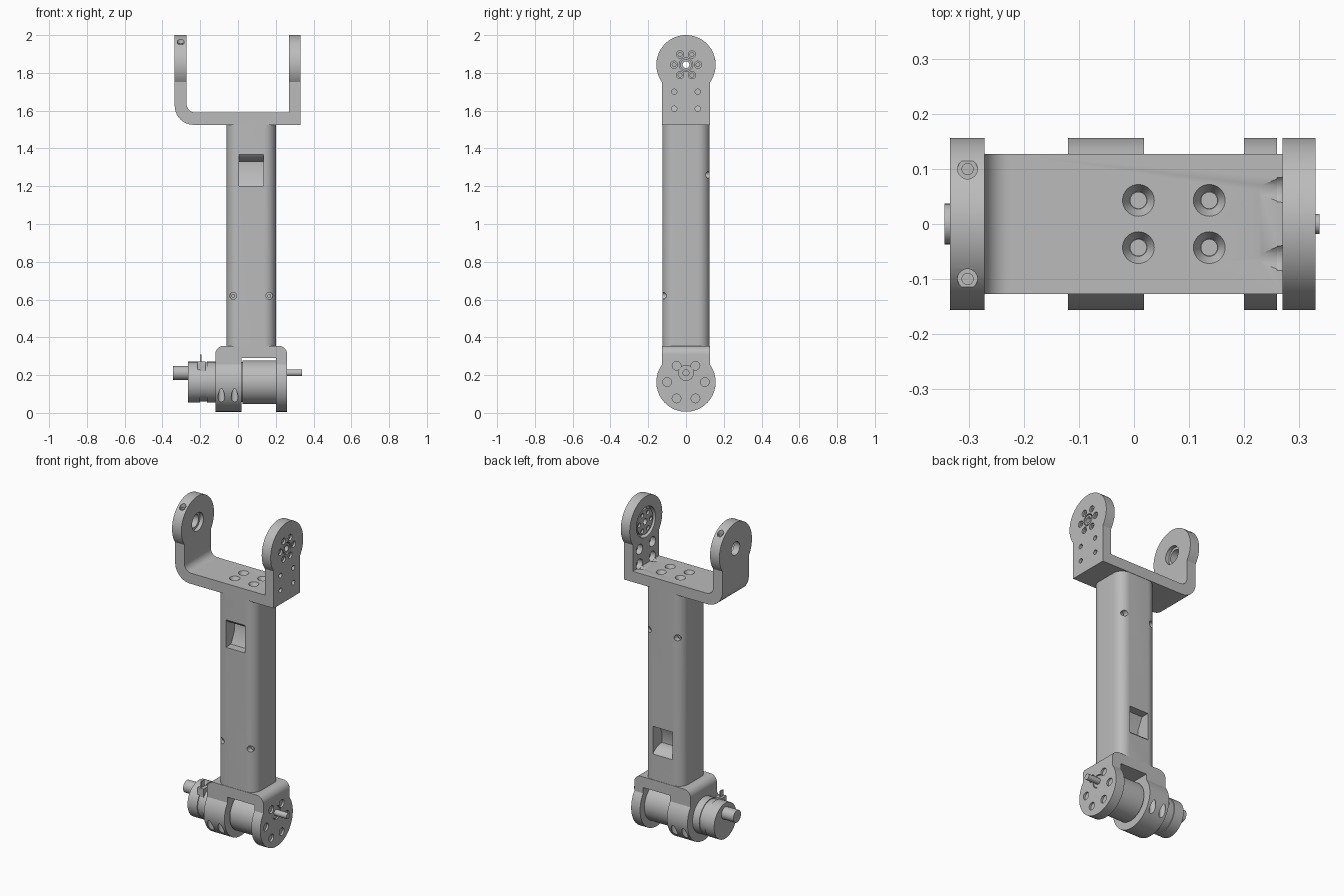
import bpy, bmesh
from math import sin, cos, pi, radians, acos, asin
from mathutils import Matrix, Vector

if "Cube" in bpy.data.objects:
    bpy.data.objects.remove(bpy.data.objects["Cube"])

grey = bpy.data.materials.new("plain grey")
grey.use_nodes = True
COL = (0.5, 0.5, 0.5, 1)
grey.diffuse_color = COL
grey.node_tree.nodes["Principled BSDF"].inputs["Base Color"].default_value = COL


def make(name, bm):
    bmesh.ops.recalc_face_normals(bm, faces=bm.faces)
    me = bpy.data.meshes.new(name)
    bm.to_mesh(me)
    bm.free()
    ob = bpy.data.objects.new(name, me)
    bpy.context.scene.collection.objects.link(ob)
    me.materials.append(grey)
    return ob


def prism(name, pts, axis, lo, hi):
    """Extrude a 2D outline along an axis."""
    place = {"x": lambda a, b, d: (d, a, b),
             "y": lambda a, b, d: (a, d, b),
             "z": lambda a, b, d: (a, b, d)}[axis]
    bm = bmesh.new()
    face = bm.faces.new([bm.verts.new(place(a, b, lo)) for a, b in pts])
    ext = bmesh.ops.extrude_face_region(bm, geom=[face])
    verts = [v for v in ext["geom"] if isinstance(v, bmesh.types.BMVert)]
    bmesh.ops.translate(bm, verts=verts, vec=Vector(place(0, 0, hi - lo)))
    return make(name, bm)


def rod(name, axis, lo, hi, a, b, r, r2=None, n=32):
    """Round bar or cone along an axis; a and b are the other two coordinates."""
    bm = bmesh.new()
    bmesh.ops.create_cone(bm, cap_ends=True, segments=n, radius1=r,
                          radius2=r if r2 is None else r2, depth=hi - lo)
    mid = (lo + hi) / 2
    rot = {"x": Matrix.Rotation(pi / 2, 4, "Y"),
           "y": Matrix.Rotation(-pi / 2, 4, "X"), "z": Matrix()}[axis]
    loc = {"x": (mid, a, b), "y": (a, mid, b), "z": (a, b, mid)}[axis]
    bm.transform(Matrix.Translation(loc) @ rot)
    return make(name, bm)


def box(name, x0, x1, y0, y1, z0, z1):
    return prism(name, [(x0, y0), (x1, y0), (x1, y1), (x0, y1)], "z", z0, z1)


def fillet(corners, n=10):
    """Round each (x, y, radius) corner of a right-angled outline."""
    out = []
    for i, (x, y, r) in enumerate(corners):
        p = Vector((x, y))
        if r == 0:
            out.append((x, y))
            continue
        u = (Vector(corners[i - 1][:2]) - p).normalized()
        v = (Vector(corners[(i + 1) % len(corners)][:2]) - p).normalized()
        for k in range(n + 1):
            t = pi / 2 * k / n
            out.append(tuple(p + u * r * (1 - sin(t)) + v * r * (1 - cos(t))))
    return out


def keyhole(zc, zend, r=0.157, w=0.127, n=48):
    """Round lug joined to a straight stem that ends at zend."""
    s = 1 if zc > zend else -1
    a0 = -acos(w / r)
    arc = [a0 + (pi - 2 * a0) * k / n for k in range(n + 1)]
    return [(r * cos(t), zc + s * r * sin(t)) for t in arc] + [(-w, zend), (w, zend)]


def carve(ob, cutters, op="DIFFERENCE"):
    for c in cutters:
        m = ob.modifiers.new("cut", "BOOLEAN")
        m.operation, m.solver, m.object = op, "EXACT", c
    bpy.context.view_layer.update()
    dg = bpy.context.evaluated_depsgraph_get()
    me = bpy.data.meshes.new_from_object(ob.evaluated_get(dg))
    ob.modifiers.clear()
    ob.data = me
    for c in cutters:
        bpy.data.objects.remove(c)


def hole(*args, **kw):
    return rod("cutter", *args, **kw)


ZU, ZL = 1.843, 0.163          # joint centres
YS = (-1, 1)

# Upper yoke: U profile trimmed by the lug outline
yoke = prism("upper_yoke", fillet([
    (-0.335, 2.1, 0), (-0.335, 1.525, 0.1), (0.33, 1.525, 0), (0.33, 2.1, 0),
    (0.27, 2.1, 0), (0.27, 1.59, 0), (-0.272, 1.59, 0.045), (-0.272, 2.1, 0)]), "y", -0.3, 0.3)
carve(yoke, [prism("cutter", keyhole(ZU, 1.525), "x", -0.5, 0.5)], "INTERSECT")
cuts = [hole("x", 0.26, 0.3, 0, ZU, 0.092), hole("x", 0.29, 0.4, 0, ZU, 0.036),
        hole("x", -0.4, -0.26, 0, ZU, 0.04), hole("x", -0.295, -0.26, 0, ZU, 0.055)]
for i in range(6):
    y, z = 0.063 * cos(i * pi / 3), ZU + 0.063 * sin(i * pi / 3)
    cuts += [hole("x", 0.318, 0.4, y, z, 0.019), hole("x", 0.28, 0.4, y, z, 0.01)]
for s in YS:
    for x in (0.008, 0.137):
        cuts += [hole("z", 1.565, 1.5901, x, s * 0.043, 0.016, 0.029),
                 hole("z", 1.55, 1.6, x, s * 0.043, 0.0145)]
    for z in (1.61, 1.70):
        cuts += [hole("x", 0.295, 0.4, s * 0.062, z, 0.014),
                 hole("x", 0.26, 0.303, s * 0.062, z, 0.03)]
    cuts += [hole("x", 0.16, 0.271, s * 0.062, 1.61, 0.003, 0.031),
             hole("z", 1.95, 2.1, -0.303, s * 0.1, 0.018)]
carve(yoke, cuts)
for s in YS:
    rod("clamp_screw", "z", 1.94, 1.955, -0.303, s * 0.1, 0.011)

# Output horn set into the yoke arm
horn = rod("output_horn", "x", 0.276, 0.301, 0, ZU, 0.076, n=48)
carve(horn, [hole("x", 0.2, 0.4, 0, ZU, 0.018)] +
      [hole("x", 0.2, 0.288, 0.055 * cos(i * pi / 3), ZU + 0.055 * sin(i * pi / 3), 0.013)
       for i in range(6)])
hub = rod("horn_hub", "x", 0.295, 0.328, 0, ZU, 0.03)
carve(hub, [hole("x", 0.2, 0.4, 0, ZU, 0.018)])

# Forearm tube with rounded corners
R = 0.062
tube = prism("arm_tube", fillet([(-0.06, -0.125, R), (0.2, -0.125, R),
                                 (0.2, 0.125, R), (-0.06, 0.125, R)]), "z", 0.35, 1.53)
cuts = []
for s in YS:
    # Cable window: curved lip at one end, round passage behind it
    lip = [(-0.04 - 0.1 * sin(t), 1.41 - 0.08 * cos(t))
           for t in [pi / 2 * k / 10 for k in range(11)]]
    side = lip + [(-0.14, 1.20), (-0.075, 1.20), (-0.04, 1.27)]
    if s > 0:
        side = [(-y, 1.88 - z) for y, z in side]
    cuts.append(prism("cutter", side, "x", 0.005, 0.135))
    zs = 0.62 if s < 0 else 1.26
    for x in (-0.025, 0.166):
        cuts.append(hole("y", min(s * 0.09, s * 0.2), max(s * 0.09, s * 0.2), x, zs, 0.018))
carve(tube, cuts)
for s, z in ((-1, 0.62), (1, 1.26)):
    for x in (-0.025, 0.166):
        rod("tube_screw", "y", s * 0.092 - 0.006, s * 0.092 + 0.006, x, z, 0.01)

# Lower motor bracket
bracket = prism("motor_bracket", fillet([
    (-0.12, -0.1, 0), (-0.12, 0.355, 0.045), (0.26, 0.355, 0.045), (0.26, -0.1, 0),
    (0.2, -0.1, 0), (0.2, 0.29, 0), (0.018, 0.29, 0), (0.018, -0.1, 0)]), "y", -0.3, 0.3)
carve(bracket, [prism("cutter", keyhole(ZL, 0.355), "x", -0.5, 0.5)], "INTERSECT")
cuts = [hole("x", 0.25, 0.4, 0, 0.212, 0.04)]
for i in range(6):
    y, z = 0.1 * cos(i * pi / 3), ZL + 0.1 * sin(i * pi / 3)
    cuts += [hole("x", 0.248, 0.4, y, z, 0.023), hole("x", 0.225, 0.4, y, z, 0.012)]
for s in YS:
    for x in (-0.088, -0.018):
        cuts.append(hole("z", -0.1, 0.15, x, s * 0.135, 0.018))
carve(bracket, cuts)

# Motor: gearbox, stepped rear housing and shafts
rod("gearbox", "x", 0.025, 0.205, 0, ZL, 0.115, n=64)
rod("motor_neck", "x", 0.01, 0.03, 0, ZL, 0.106, n=64)
for lo, hi, r in ((-0.265, -0.2, 0.108), (-0.2, -0.165, 0.103), (-0.165, -0.115, 0.108)):
    rod("motor_housing", "x", lo, hi, 0, ZL, r, n=64)
rod("rear_shaft", "x", -0.345, -0.26, 0, 0.212, 0.037)
shaft = rod("output_shaft", "x", 0.2, 0.338, 0, 0.212, 0.018)
rod("shaft_boss", "x", 0.245, 0.256, 0, 0.212, 0.036)

# Motor terminals
box("terminal_block", -0.215, -0.172, -0.085, -0.035, 0.22, 0.272)
box("terminal_blade", -0.2, -0.193, -0.075, -0.045, 0.26, 0.308)

# Smooth round faces, keep hard edges
for ob in bpy.context.scene.objects:
    if ob.type == "MESH" and ob.data.materials and ob.data.materials[0] == grey:
        ob.data.shade_smooth()
        ob.data.set_sharp_from_angle(angle=radians(30))
